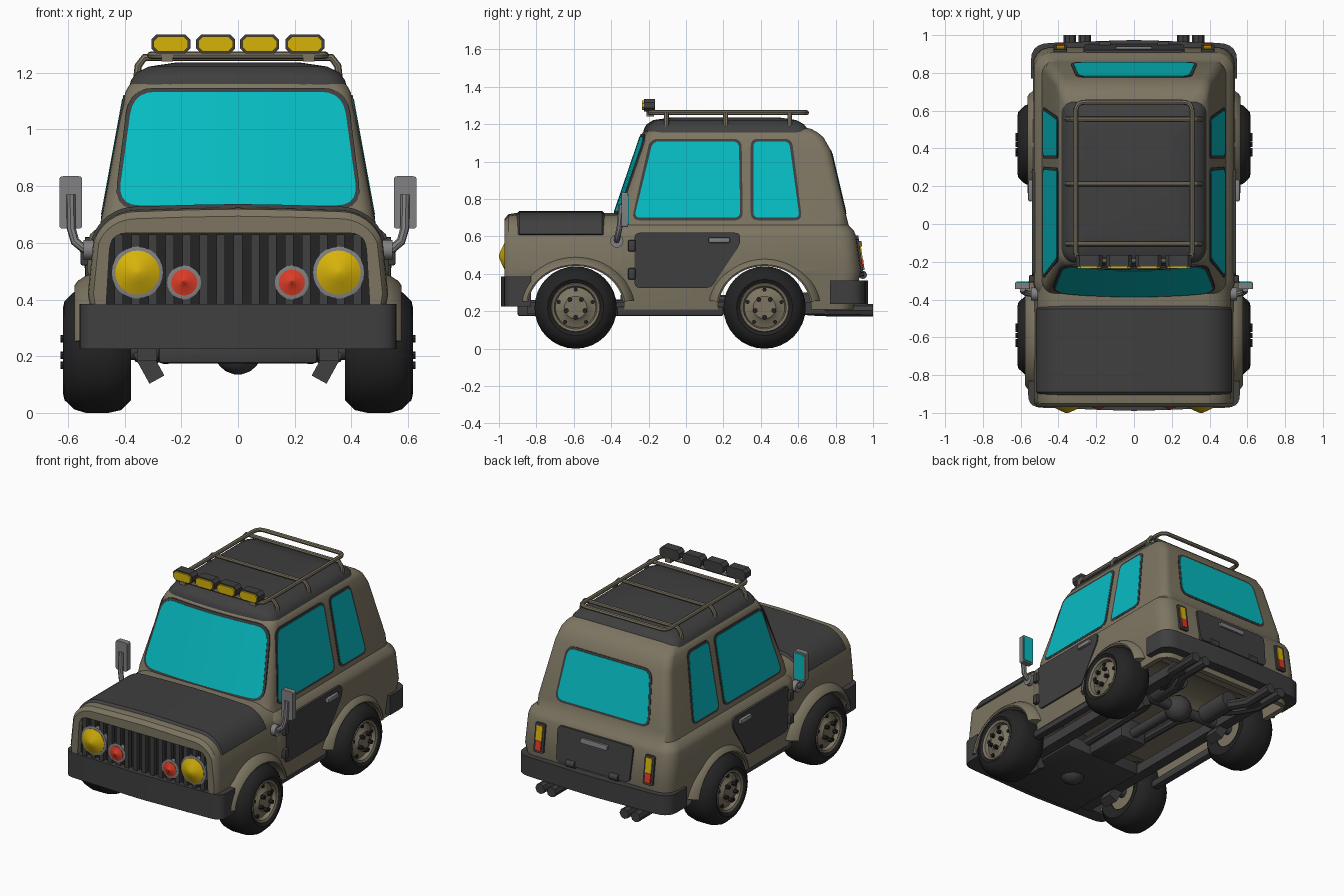
import bpy, bmesh, math
from mathutils import Vector, Matrix

if "Cube" in bpy.data.objects:
    bpy.data.objects.remove(bpy.data.objects["Cube"])


def material(name, r, g, b):
    m = bpy.data.materials.new(name)
    m.diffuse_color = (r, g, b, 1)
    m.use_nodes = True
    m.node_tree.nodes["Principled BSDF"].inputs["Base Color"].default_value = m.diffuse_color
    return m


BEIGE = material("beige_paint", .205, .178, .122)
DARK = material("charcoal_trim", .05, .05, .05)
BLACK = material("black_rubber", .017, .017, .017)
GLASS = material("cyan_glass", .002, .50, .54)
YELLOW = material("yellow_lamp", .68, .45, .003)
RED = material("red_lamp", .70, .045, .02)
GREY = material("grey_metal", .22, .22, .22)


def finish(name, bm, mat):
    bmesh.ops.recalc_face_normals(bm, faces=bm.faces[:])
    me = bpy.data.meshes.new(name)
    bm.to_mesh(me)
    bm.free()
    me.materials.append(mat)
    ob = bpy.data.objects.new(name, me)
    bpy.context.collection.objects.link(ob)
    return ob


def fillet(pts, r, n=5):
    """Round the corners of a 2D outline."""
    out, P = [], [Vector(p) for p in pts]
    for i, p in enumerate(P):
        a, b = P[i - 1] - p, P[(i + 1) % len(P)] - p
        a = p + a.normalized() * min(r, a.length * .45)
        b = p + b.normalized() * min(r, b.length * .45)
        for k in range(n + 1):
            t = k / n
            out.append(tuple(a * (1 - t) ** 2 + p * 2 * t * (1 - t) + b * t * t))
    return out


def prism(name, pts, place, w0, w1, mat, cuts=(), bevel=0):
    """Extrude outline (u, v) from w0 to w1, mapped to space by place(u, v, w)."""
    bm = bmesh.new()
    bm.faces.new([bm.verts.new((u, v, w0)) for u, v in pts])
    for c in cuts:
        bmesh.ops.bisect_plane(bm, geom=bm.verts[:] + bm.edges[:] + bm.faces[:],
                               plane_co=(c, 0, 0), plane_no=(1, 0, 0))
    new = bmesh.ops.extrude_face_region(bm, geom=bm.faces[:])["geom"]
    for v in new:
        if isinstance(v, bmesh.types.BMVert):
            v.co.z = w1
    for v in bm.verts:
        v.co = place(*v.co)
    if bevel:
        bmesh.ops.bevel(bm, geom=bm.edges[:], offset=bevel, segments=2, profile=.5, affect='EDGES')
    return finish(name, bm, mat)


def rect(u0, u1, v0, v1):
    return [(u0, v0), (u1, v0), (u1, v1), (u0, v1)]


def top(u, v, w): return (u, v, w)
def front(u, v, w): return (u, w, v)


def box(name, x0, x1, y0, y1, z0, z1, mat, bevel=0):
    return prism(name, rect(x0, x1, y0, y1), top, z0, z1, mat, bevel=bevel)


def loft(name, rings, mat):
    bm = bmesh.new()
    R = [[bm.verts.new(p) for p in r] for r in rings]
    n = len(R[0])
    for a, b in zip(R, R[1:]):
        for i in range(n):
            bm.faces.new((a[i], a[(i + 1) % n], b[(i + 1) % n], b[i]))
    bm.faces.new(R[0])
    bm.faces.new(R[-1])
    return finish(name, bm, mat)


def lathe(name, prof, c, axis, mat, seg=32, a0=0, a1=360, sy=1, sz=1):
    """Spin closed profile (along, radius) about axis 'x' or 'y' through c."""
    full = a1 - a0 >= 360
    rings = []
    for k in range(seg + (not full)):
        a = math.radians(a0 + (a1 - a0) * k / seg)
        ca, sa = math.cos(a) * sy, math.sin(a) * sz
        rings.append([Vector(c) + (Vector((h, r * ca, r * sa)) if axis == 'x' else Vector((r * ca, h, r * sa)))
                      for h, r in prof])
    if not full:
        return loft(name, rings, mat)
    bm = bmesh.new()
    R = [[bm.verts.new(p) for p in r] for r in rings]
    for k in range(seg):
        a, b = R[k], R[(k + 1) % seg]
        for i in range(len(prof)):
            j = (i + 1) % len(prof)
            bm.faces.new((a[i], a[j], b[j], b[i]))
    bmesh.ops.remove_doubles(bm, verts=bm.verts[:], dist=1e-5)
    return finish(name, bm, mat)


def rod(name, c, axis, h0, h1, r, mat, seg=16, **kw):
    return lathe(name, [(h0, 0), (h0, r), (h1, r), (h1, 0)], c, axis, mat, seg, **kw)


def tube(name, pts, r, mat, cyclic=False):
    cu = bpy.data.curves.new(name, 'CURVE')
    cu.dimensions, cu.bevel_depth, cu.bevel_resolution, cu.use_fill_caps = '3D', r, 2, True
    sp = cu.splines.new('POLY')
    sp.points.add(len(pts) - 1)
    for q, p in zip(sp.points, pts):
        q.co = (*p, 1)
    sp.use_cyclic_u = cyclic
    cu.materials.append(mat)
    tmp = bpy.data.objects.new(name, cu)
    bpy.context.collection.objects.link(tmp)
    me = bpy.data.meshes.new_from_object(tmp.evaluated_get(bpy.context.evaluated_depsgraph_get()))
    bpy.data.objects.remove(tmp)
    bpy.context.collection.objects.link(bpy.data.objects.new(name, me))


def cut(ob, cutter):
    m = ob.modifiers.new("cut", 'BOOLEAN')
    m.operation, m.object, m.solver = 'DIFFERENCE', cutter, 'EXACT'
    bpy.context.view_layer.objects.active = ob
    bpy.ops.object.modifier_apply(modifier=m.name)
    bpy.data.objects.remove(cutter)


# Rear tub and cabin: rounded rectangles stacked in z, front edge bowed
BOW = .03


def ring(z, hx, y0, y1, r):
    pts = []
    for cx, cy, a0 in ((hx - r, y1 - r, 0), (-hx + r, y1 - r, 90), (-hx + r, y0 + r, 180), (hx - r, y0 + r, 270)):
        pts += [(cx + r * math.cos(math.radians(a0 + k * 18)), cy + r * math.sin(math.radians(a0 + k * 18)))
                for k in range(6)]
        if a0 == 180:
            pts += [((hx - r) * t / 4, y0) for t in (-3, -2, -1, 0, 1, 2, 3)]
    return [(x, y + (BOW * (x / hx) ** 2 if y < 0 else 0), z) for x, y in pts]


tub = loft("cabin_body", [ring(*a) for a in (
    (.21, .505, -.42, .895, .09), (.42, .535, -.42, .935, .09), (.60, .53, -.42, .91, .09), (.63, .522, -.42, .898, .09),
    (.66, .488, -.405, .87, .08), (.72, .475, -.385, .855, .05), (1.06, .413, -.269, .775, .05),
    (1.13, .398, -.245, .735, .05), (1.155, .385, -.232, .705, .05), (1.175, .36, -.212, .67, .05),
    (1.19, .31, -.16, .61, .05))], BEIGE)
loft("roof_panel", [ring(*a) for a in (
    (1.14, .388, -.23, .66, .06), (1.175, .377, -.225, .65, .06), (1.20, .358, -.21, .63, .06), (1.222, .315, -.175, .59, .06),
    (1.236, .22, -.08, .50, .06))], DARK)


# Front body: arched sections along y
def arch(y, d, top_z, low):
    half = [(.50 - d, low)] + ([(.53 - d, .42), (.522 - d, .50)] if low < .4 else [])
    half += [(.36 + (.158 - d) * math.cos(t), .56 + (top_z - .56) * math.sin(t))
             for t in [math.radians(a) for a in range(18, 91, 9)]]
    half += [(.18, top_z + .006)]
    return [(x, y, z) for x, z in half] + [(0, y, top_z + .009)] + [(-x, y, z) for x, z in reversed(half)]


nose = loft("front_body", [arch(-.97, .02, .685, .24), arch(-.95, .003, .71, .24), arch(-.92, 0, .715, .24),
                           arch(-.33, 0, .715, .24)], BEIGE)
loft("hood_panel", [arch(-.905, .008, .715, .605), arch(-.89, -.008, .728, .605), arch(-.45, -.008, .728, .605),
                    arch(-.435, .008, .715, .605)], DARK)

# Open underside, wheel wells and grille recess
for ob in (tub, nose):
    cut(ob, box("cutter", -.47, .47, -.9, .86, -.1, .36, BEIGE))
    cut(ob, rod("cutter", (0, -.59, .22), 'x', -.8, .8, .25, BEIGE, 48, sy=1.04, sz=.9))
cut(tub, rod("cutter", (0, .42, .22), 'x', -.8, .8, .25, BEIGE, 48, sz=.9))
GRILLE = fillet([(-.47, .30), (.47, .30), (.45, .635), (-.45, .635)], .06)
cut(nose, prism("cutter", GRILLE, front, -1.1, -.93, BEIGE))

# Grille and front lamps
prism("grille_back", GRILLE, front, -.936, -.929, BLACK)
for i in range(-7, 8):
    box("grille_bar", i * .06 - .015, i * .06 + .015, -.962, -.93, .33, .63, DARK)
for s in (1, -1):
    for name, x, z, r, tip, m in (("headlight", .355, .495, .078, -1.0, YELLOW), ("fog_lamp", .19, .46, .046, -.985, RED)):
        lathe(name + "_ring", [(-.93, 0), (-.93, r + .014), (-.962, r + .014), (-.966, r - .004), (-.95, 0)],
              (s * x, 0, z), 'y', GREY, 24)
        lathe(name, [(-.94, 0), (-.955, r), (-.967, r), (tip + .012, r * .45), (tip, r * .1), (tip, 0)],
              (s * x, 0, z), 'y', m, 24)


# Bumpers: U shapes with rounded corners
def bumper(name, hx, yend, ytip, z0, z1, t, r):
    d = 1 if ytip > 0 else -1
    outer = fillet([(-hx, yend), (-hx, ytip - d * .02), (0, ytip), (hx, ytip - d * .02), (hx, yend)], r)[6:-6]
    inner = [(hx - t, yend), (hx - t, ytip - d * (t + .05)), (-hx + t, ytip - d * (t + .05)), (-hx + t, yend)]
    prism(name, [(-hx, yend)] + outer + [(hx, yend)] + inner, top, z0, z1, DARK)


bumper("front_bumper", .56, -.83, -.99, .225, .385, .06, .07)
bumper("rear_bumper", .545, .77, .975, .24, .365, .06, .1)


# Windows: dark seal plate with glass just above it
def window(name, pts, r, place, cuts=()):
    c = sum((Vector(p) for p in pts), Vector((0, 0))) / len(pts)
    big = [tuple(Vector(p) + Vector((math.copysign(.014, p[0] - c.x), math.copysign(.014, p[1] - c.y)))) for p in pts]
    prism(name + "_seal", fillet(big, r + .01), place, -.005, .003, DARK, cuts)
    prism(name, fillet(pts, r), place, 0, .005, GLASS, cuts)


def windshield_at(x, z, w):
    return (x, -.385 + .341 * (z - .72) + BOW * (x / (.475 - .183 * (z - .72))) ** 2 - w, z)


window("windshield", [(-.425, .732), (.425, .732), (.40, .93), (.37, 1.133), (-.37, 1.133), (-.40, .93)][:2]
       + [(.37, 1.133), (-.37, 1.133)], .08, windshield_at, [i * .06 for i in range(-6, 7)])
window("rear_window", [(-.325, .735), (.325, .735), (.29, 1.045), (-.29, 1.045)], .05,
       lambda x, z, w: (x, .855 - .235 * (z - .72) + w, z))


def rear_at(x, z, w):
    return (x, .935 - .139 * (z - .42) + w, z)


def flank(z):
    return .535 - max(0, .42 - z) * .14 - max(0, z - .42) * .03


for s in (1, -1):
    def side_at(y, z, w): return (s * (.475 - .183 * (z - .72) + w), y, z)
    def door_at(y, z, w): return (s * (flank(z) + w), y, z)
    window("front_side_window", [(-.277, .70), (.29, .70), (.283, 1.108), (-.178, 1.108)], .035, side_at)
    window("rear_side_window", [(.36, .70), (.607, .70), (.552, 1.108), (.36, 1.108)], .03, side_at)
    # Door, hinges and handle
    prism("door_panel", fillet([(-.275, .62), (.29, .62), (.29, .56), (.135, .325), (-.275, .325)], .03),
          door_at, -.01, .01, DARK)
    for z in (.40, .55):
        box("door_hinge", *sorted((s * .52, s * .555)), -.31, -.27, z - .03, z + .03, DARK, .006)
    box("door_handle", *sorted((s * .535, s * .56)), .12, .235, .565, .595, GREY, .008)
    # Wing mirror
    tube("mirror_arm", [(s * .51, -.37, .575), (s * .545, -.37, .58), (s * .575, -.365, .605), (s * .588, -.355, .65),
                        (s * .59, -.345, .77)], .016, GREY)
    rod("mirror_base", (s * .525, -.37, .575), 'x', -.02, .02, .035, GREY)
    prism("mirror_case", fillet(rect(s * .59 - .04, s * .59 + .04, .65, .835), .012), front, -.345, -.31, GREY)
    prism("mirror_glass", fillet(rect(s * .59 - .032, s * .59 + .032, .66, .825), .01), front, -.312, -.305, GLASS)
    # Tail lamp
    prism("tail_lamp_case", fillet(rect(s * .39 - .035, s * .39 + .035, .405, .585), .012), rear_at, -.02, .012, DARK)
    prism("tail_lamp_yellow", rect(s * .39 - .021, s * .39 + .021, .48, .572), rear_at, 0, .018, YELLOW)
    prism("tail_lamp_red", rect(s * .39 - .021, s * .39 + .021, .42, .48), rear_at, 0, .02, RED)
    rod("tailgate_hinge", (s * .155, .945, .395), 'x', -.03, .03, .022, DARK)
    # Wheels, arches, suspension
    for y, fl, sy in ((-.59, 0, 1.04), (.42, -.012, 1)):
        c = (s * .497, y, .22)
        lathe("tyre", [(s * a, r) for a, r in ((-.10, .11), (-.12, .145), (-.12, .175), (-.085, .21), (-.04, .22),
              (.04, .22), (.08, .208), (.115, .175), (.121, .15), (.108, .13), (.05, .12))], c, 'x', BLACK, 32)
        lathe("wheel_rim", [(s * a, r) for a, r in ((-.09, 0), (-.09, .13), (.105, .135), (.114, .128), (.108, .115),
              (.085, .108), (.095, .075), (.108, .06), (.108, 0))], c, 'x', BEIGE, 32)
        for k in range(10):
            a = math.radians(36 * k + 18)
            rad, r, h = (.052, .013, .13) if k % 2 else (.095, .011, .1)
            rod("wheel_bolt", (c[0], y + rad * math.cos(a), .22 + rad * math.sin(a)), 'x', s * .05, s * h, r, BLACK, 8)
        lathe("wheel_arch", [(s * (a + fl), r) for a, r in ((.49, .31), (.535, .295), (.567, .272), (.577, .255),
              (.572, .246), (.49, .246))], (0, y, .22), 'x', BEIGE, 28, 8, 172, sy=sy, sz=.9)
        arm = box("suspension_arm", -.03, .03, -.05, .05, -.06, .06, DARK)
        arm.matrix_world = Matrix.Translation((s * .315, y, .17)) @ Matrix.Rotation(s * .5, 4, 'Y')
    # Chassis rail, sill and twin exhaust
    box("chassis_rail", s * .32 - .035, s * .32 + .035, -.85, .84, .185, .25, DARK)
    box("sill", s * .475 - .025, s * .475 + .025, -.37, .2, .175, .225, DARK, .01)
    for x in (.26, .34):
        tube("exhaust_pipe", [(s * .2, .5, .24), (s * (x - .06), .66, .21), (s * x, .78, .205), (s * x, 1.0, .205)],
             .033, DARK)
    rod("muffler", (s * .2, 0, .24), 'y', .45, .68, .06, DARK)
    tube("exhaust_feed", [(s * .12, -.35, .26), (s * .13, .25, .26), (s * .2, .47, .24)], .028, DARK)

# Tailgate
prism("tailgate", fillet([(-.26, .385), (.26, .385), (.27, .605), (-.27, .605)], .03), rear_at, -.02, .012, DARK)
prism("tailgate_handle", fillet(rect(-.095, .095, .545, .575), .01), rear_at, 0, .025, GREY)

# Axles, differentials, drive shaft and skid plate
for y in (-.59, .42):
    rod("axle", (0, y, .22), 'x', -.45, .45, .033, DARK)
    lathe("differential", [(.085 * math.cos(math.radians(a)), .085 * math.sin(math.radians(a)))
                           for a in range(0, 181, 20)], (0, y, .22), 'x', DARK, 20)
rod("drive_shaft", (0, 0, .23), 'y', -.55, .42, .032, DARK)
box("skid_plate", -.28, .28, -.9, -.3, .175, .26, DARK, .01)
box("gearbox", -.1, .1, -.32, .0, .18, .33, DARK, .02)

# Roof rack: perimeter rail and three hoops
tube("rack_rail", [(x, y, 1.262) for x, y in fillet(rect(-.308, .308, -.195, .645), .05)], .013, BEIGE, True)
for y in (-.105, .212, .555):
    tube("rack_hoop", [(-.358, y, 1.17), (-.352, y, 1.225), (-.33, y, 1.254), (.33, y, 1.254),
                       (.352, y, 1.225), (.358, y, 1.17)], .013, BEIGE)

# Roof lamps
for x in (-.237, -.079, .076, .236):
    prism("roof_lamp_case", fillet(rect(x - .069, x + .069, 1.268, 1.335), .018, 1), front, -.225, -.165, DARK)
    prism("roof_lamp", fillet(rect(x - .061, x + .061, 1.275, 1.328), .016, 1), front, -.235, -.22, YELLOW)
for x in (-.25, .25):
    box("roof_lamp_bracket", x - .02, x + .02, -.21, -.17, 1.24, 1.275, BEIGE)

bpy.ops.object.select_all(action='SELECT')
bpy.context.view_layer.objects.active = tub
bpy.ops.object.shade_smooth_by_angle(angle=math.radians(35))
